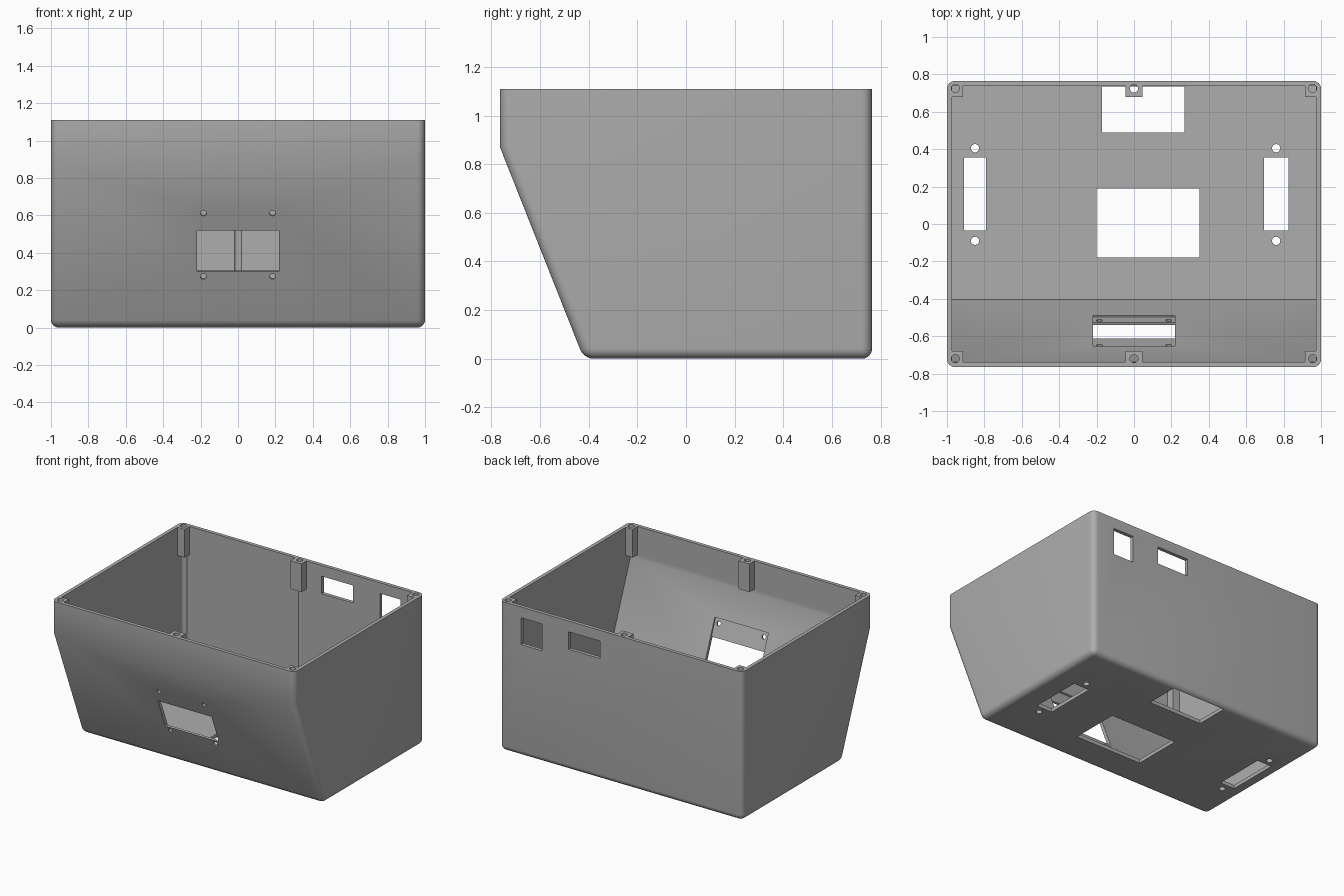
import bpy, bmesh, math
from mathutils import Matrix, Vector

if "Cube" in bpy.data.objects:
    bpy.data.objects.remove(bpy.data.objects["Cube"])

grey = bpy.data.materials.new("plain grey")
grey.diffuse_color = (0.42, 0.42, 0.42, 1)
grey.use_nodes = True
grey.node_tree.nodes["Principled BSDF"].inputs["Base Color"].default_value = grey.diffuse_color

H, W, D, T = 1.11, 1.0, 0.765, 0.027      # height, half width, half depth, wall
CREASE, FOOT = 0.87, -0.42                # slanted front: top height, bottom y
LEAN = math.atan2(D + FOOT, CREASE)


def make(name, bm):
    bmesh.ops.recalc_face_normals(bm, faces=bm.faces)
    me = bpy.data.meshes.new(name)
    bm.to_mesh(me)
    bm.free()
    ob = bpy.data.objects.new(name, me)
    bpy.context.collection.objects.link(ob)
    me.materials.append(grey)
    return ob


def prism(name, profile, half, radius=0.0):
    """Extrude a (y, z) profile along x; optionally round all but rim and crease."""
    bm = bmesh.new()
    face = bm.faces.new([bm.verts.new((-half, y, z)) for y, z in profile])
    ext = bmesh.ops.extrude_face_region(bm, geom=[face])
    for v in ext["geom"]:
        if isinstance(v, bmesh.types.BMVert):
            v.co.x = half
    bmesh.ops.recalc_face_normals(bm, faces=bm.faces)
    if radius:
        def rounded(e):
            a, b = (v.co for v in e.verts)
            along_x = abs(a.x - b.x) > 0.1
            return not (a.z > H - 0.01 and b.z > H - 0.01) and not (
                along_x and abs(a.z - CREASE) < 0.01)
        bmesh.ops.bevel(bm, geom=[e for e in bm.edges if rounded(e)], offset=radius,
                        segments=6, profile=0.5, affect='EDGES')
    return make(name, bm)


def box(name, x0, x1, y0, y1, z0, z1):
    bm = bmesh.new()
    bmesh.ops.create_cube(bm, size=1)
    for v in bm.verts:
        v.co = ((x0 + x1) / 2 + v.co.x * (x1 - x0), (y0 + y1) / 2 + v.co.y * (y1 - y0),
                (z0 + z1) / 2 + v.co.z * (z1 - z0))
    return make(name, bm)


def drill(name, x, y, z0, z1, r):
    bm = bmesh.new()
    bmesh.ops.create_cone(bm, cap_ends=True, segments=24, radius1=r, radius2=r, depth=z1 - z0,
                          matrix=Matrix.Translation((x, y, (z0 + z1) / 2)))
    return make(name, bm)


def combine(target, tool, op='DIFFERENCE'):
    m = target.modifiers.new("cut", 'BOOLEAN')
    m.operation, m.object, m.solver = op, tool, 'EXACT'
    bpy.context.view_layer.objects.active = target
    bpy.ops.object.modifier_apply(modifier=m.name)
    bpy.data.objects.remove(tool)


def on_slope(tool):
    """Place a cutter built flat (x, height along slope, outward depth) on the slanted front."""
    up = Vector((0, -math.sin(LEAN), math.cos(LEAN)))
    out = Vector((0, -math.cos(LEAN), -math.sin(LEAN)))
    rot = Matrix((Vector((1, 0, 0)), up, out)).transposed().to_4x4()
    tool.data.transform(Matrix.Translation((0, FOOT, 0)) @ rot)
    return tool


# Shell: rounded outside minus a sharp-edged cavity
case = prism("enclosure_shell", [(-D, H), (-D, CREASE), (FOOT, 0), (D, 0), (D, H)], W, 0.042)
slope = (D + FOOT) / CREASE
cavity = [(-D + T, H + 0.1), (-D + T, CREASE), (FOOT - slope * T + T, T), (D - T, T), (D - T, H + 0.1)]
combine(case, prism("cavity", cavity, W - T))

# Lid screw posts: four corners and two middles
for sy in (-1, 1):
    for x0, x1 in ((-0.98, -0.915), (-0.045, 0.045), (0.915, 0.98)):
        ya, yb = sorted((sy * 0.68, sy * 0.75))
        combine(case, box("post", x0, x1, ya, yb, 0.90, H), 'UNION')
for x in (-0.955, 0, 0.955):
    combine(case, drill("screw_hole", x, 0.725, 0.06, H + 0.1, 0.022))
    combine(case, drill("screw_hole", x, -0.72, 0.89, H + 0.1, 0.022))

# Floor openings and side slots with their screw holes
for x0, x1, y0, y1 in ((-0.17, 0.27, 0.49, 0.736), (-0.2, 0.35, -0.18, 0.19),
                       (-0.91, -0.79, -0.035, 0.355), (0.695, 0.825, -0.035, 0.355)):
    combine(case, box("floor_opening", x0, x1, y0, y1, -0.1, 0.05))
for x in (-0.85, 0.76):
    for y in (-0.09, 0.405):
        combine(case, drill("floor_hole", x, y, -0.1, 0.1, 0.022))

# Back wall openings
combine(case, box("back_opening", 0.65, 0.82, 0.7, 0.8, 0.83, 1.03))
combine(case, box("back_opening", 0.17, 0.43, 0.7, 0.8, 0.90, 1.03))

# Slanted front: inner pocket, window and four screw holes
k = 1 / math.cos(LEAN)
combine(case, on_slope(box("pocket", -0.22, 0.22, 0.23 * k, 0.645 * k, -0.06, -0.014)))
combine(case, on_slope(box("window", -0.22, 0.22, 0.30 * k, 0.52 * k, -0.08, 0.05)))
for x in (-0.185, 0.185):
    for z in (0.273, 0.612):
        combine(case, on_slope(drill("front_hole", x, z * k, -0.08, 0.05, 0.016)))

bpy.ops.object.select_all(action='DESELECT')
case.select_set(True)
bpy.context.view_layer.objects.active = case
bpy.ops.object.shade_smooth_by_angle(angle=math.radians(25))
